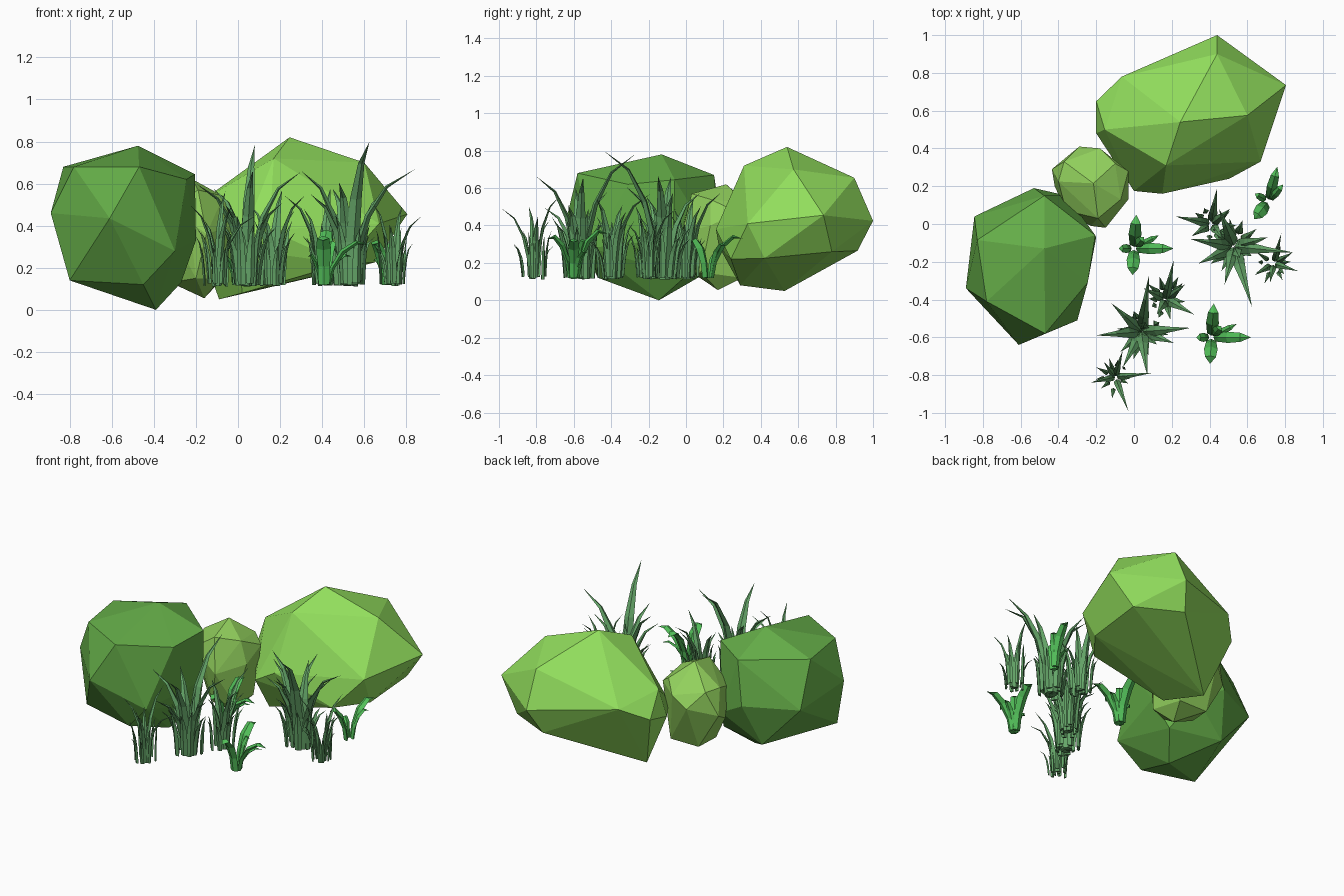
import bpy, bmesh, math, random
from mathutils import Vector

if "Cube" in bpy.data.objects:
    bpy.data.objects.remove(bpy.data.objects["Cube"])

random.seed(4)


def material(name, rgb):
    m = bpy.data.materials.new(name)
    m.diffuse_color = (*rgb, 1)
    m.use_nodes = True
    m.node_tree.nodes["Principled BSDF"].inputs["Base Color"].default_value = m.diffuse_color
    return m


def finish(bm, name, mat):
    bmesh.ops.recalc_face_normals(bm, faces=bm.faces)
    me = bpy.data.meshes.new(name)
    bm.to_mesh(me)
    bm.free()
    me.materials.append(mat)
    ob = bpy.data.objects.new(name, me)
    bpy.context.collection.objects.link(ob)
    return ob


def faceted_bush(name, pts, mat):
    """Low-poly shrub: convex hull around a few corner points."""
    bm = bmesh.new()
    for p in pts:
        bm.verts.new(p)
    bmesh.ops.convex_hull(bm, input=bm.verts)
    loose = [v for v in bm.verts if not v.link_faces]
    bmesh.ops.delete(bm, geom=loose, context='VERTS')
    finish(bm, name, mat)


def add_blade(bm, path, widths, angle, thick):
    """Diamond-section blade along path points, closed to a tip."""
    side = Vector((-math.sin(angle), math.cos(angle), 0))
    rings = []
    for i, (p, w) in enumerate(zip(path[:-1], widths)):
        d = (path[i + 1] - path[max(i - 1, 0)]).normalized()
        n = d.cross(side).normalized()
        rings.append([bm.verts.new(p + o) for o in
                      (side * w, n * w * thick, -side * w, -n * w * thick)])
    tip = bm.verts.new(path[-1])
    bm.faces.new(rings[0])
    for a, b in zip(rings, rings[1:]):
        for k in range(4):
            bm.faces.new((a[k], a[(k + 1) % 4], b[(k + 1) % 4], b[k]))
    for k in range(4):
        bm.faces.new((rings[-1][k], rings[-1][(k + 1) % 4], tip))


def grass_tuft(name, x, y, tips, width, root, fill, reach, height, mat):
    """tips = explicit (dx, dy, z) of long blades; fill = extra short ones."""
    bm = bmesh.new()
    blades = [(math.atan2(b, a), math.hypot(a, b), z - 0.12, width, root * random.uniform(.15, .5))
              for a, b, z in tips]
    for i in range(fill):
        s = random.uniform(0.6, 1)
        blades.append((math.tau * (i + random.uniform(-.3, .3)) / fill, reach * s,
                       height * random.uniform(0.6, 1), width * 0.7, root * random.uniform(.7, 1.3)))
    for a, r, h, w, r0 in blades:
        u = Vector((math.cos(a), math.sin(a), 0))
        base = Vector((x, y, 0.12 + random.uniform(-.008, .008)))
        path = [base + u * (r0 + (r - r0) * f) + Vector((0, 0, h * g))
                for f, g in ((0, 0), (.08, .3), (.25, .6), (.55, .85), (1, 1))]
        add_blade(bm, path, [w * k for k in (.85, 1, .85, .45)], a, 0.5)
    finish(bm, name, mat)


def leaf_plant(name, x, y, leaves, mat):
    """Thick arching leaves: (degrees, reach, height, half width)."""
    bm = bmesh.new()
    for deg, r, h, w in leaves:
        a = math.radians(deg)
        u = Vector((math.cos(a), math.sin(a), 0))
        path = [Vector((x, y, 0.12)) + u * (0.02 + (r - 0.02) * f) + Vector((0, 0, h * g))
                for f, g in ((0, 0), (.1, .4), (.35, .78), (.7, 1), (1, .95))]
        add_blade(bm, path, [w * k for k in (.75, .8, 1, .8)], a, 0.45)
    finish(bm, name, mat)


# Faceted shrubs
faceted_bush("large_bush", [
    (.245, .54, .82), (.6, .575, .70), (.17, .31, .72), (.44, .9, .655), (.44, 1, .425),
    (.805, .735, .455), (.67, .33, .41), (.505, .24, .22), (.15, .16, .38), (0, .175, .29),
    (-.155, .5, .53), (-.2, .48, .36), (-.2, .65, .4), (-.065, .78, .48), (.07, .83, .44),
    (.38, .917, .265), (.02, .29, .08), (-.09, .527, .05), (.65, .42, .225), (.66, .78, .26)],
    material("light_green", (.29, .74, .11)))
faceted_bush("left_bush", [
    (-.475, -.13, .78), (-.47, -.58, .68), (-.78, -.41, .68), (-.83, -.085, .68),
    (-.475, .15, .67), (-.205, -.06, .645), (-.89, -.34, .46), (-.61, -.64, .435),
    (-.3, -.51, .28), (-.245, -.31, .62), (-.8, -.4, .14), (-.45, -.47, .12),
    (-.39, -.145, .0), (-.845, .04, .4), (-.53, .19, .4), (-.27, .0, .13), (-.355, .15, .3),
    (-.6, .08, .13), (-.2, -.07, .33)],
    material("mid_green", (.13, .42, .065)))
faceted_bush("small_bush", [
    (-.215, .215, .62), (-.37, .33, .5), (-.4, .225, .5), (-.435, .29, .35), (-.29, .41, .4),
    (-.18, .40, .46), (-.03, .28, .47), (-.03, .13, .4), (-.15, -.02, .36), (-.23, -.01, .42),
    (-.19, .03, .57), (-.07, .13, .54), (-.36, .07, .45), (-.42, .2, .3), (-.1, .32, .52),
    (-.16, .17, .055), (-.32, .15, .13), (-.1, .3, .12), (-.3, .3, .12), (-.08, .08, .15),
    (-.2, .03, .15)],
    material("olive_green", (.29, .64, .11)))

# Grass tufts: two trios of large, medium and small
grass = material("grass_green", (.13, .38, .14))
grass_tuft("grass_front_large", .04, -.57,
           [(.04, .30, .79), (.03, -.23, .66), (.26, .02, .66), (-.24, -.02, .6), (-.16, .15, .58),
            (-.1, -.19, .5), (.17, -.06, .5), (.02, .05, .5)], .032, .065, 10, .16, .34, grass)
grass_tuft("grass_front_medium", .17, -.40,
           [(.04, .21, .57), (.15, -.08, .55), (-.12, .06, .5), (.1, .08, .48), (-.05, -.08, .45)],
           .025, .055, 10, .14, .31, grass)
grass_tuft("grass_front_small", -.1, -.81,
           [(.07, -.18, .5), (.19, .02, .45), (-.13, -.03, .5), (.04, .14, .56), (-.06, .08, .42)],
           .018, .05, 10, .12, .28, grass)
grass_tuft("grass_back_large", .53, -.12,
           [(.095, -.32, .80), (.31, -.03, .67), (-.23, .04, .66), (-.05, -.2, .6),
            (-.19, -.09, .55), (.18, .05, .58), (-.08, .2, .58), (.03, -.06, .5)],
           .034, .065, 10, .16, .34, grass)
grass_tuft("grass_back_medium", .41, .0,
           [(.03, .19, .57), (-.19, .04, .55), (.1, .08, .5), (-.1, -.06, .48), (.06, -.08, .45)],
           .025, .055, 10, .14, .31, grass)
grass_tuft("grass_back_small", .74, -.21,
           [(.13, -.04, .45), (.04, .16, .5), (-.1, -.06, .5), (.1, .06, .42), (-.02, -.1, .4)],
           .018, .05, 10, .12, .27, grass)

# Broad leaf plants
leaf = material("leaf_green", (.085, .52, .1))
leaves = [(86, .18, .25, .034), (267, .14, .22, .036), (0, .21, .2, .03),
          (28, .15, .14, .018), (180, .08, .14, .024), (50, .08, .2, .026)]
leaf_plant("leaf_plant_middle", .0, -.13, leaves, leaf)
leaf_plant("leaf_plant_front", .41, -.6, leaves, leaf)
leaf_plant("leaf_plant_back", .71, .12,
           [(75, .19, .22, .028), (48, .12, .18, .022), (232, .12, .2, .036), (150, .08, .12, .02)], leaf)
